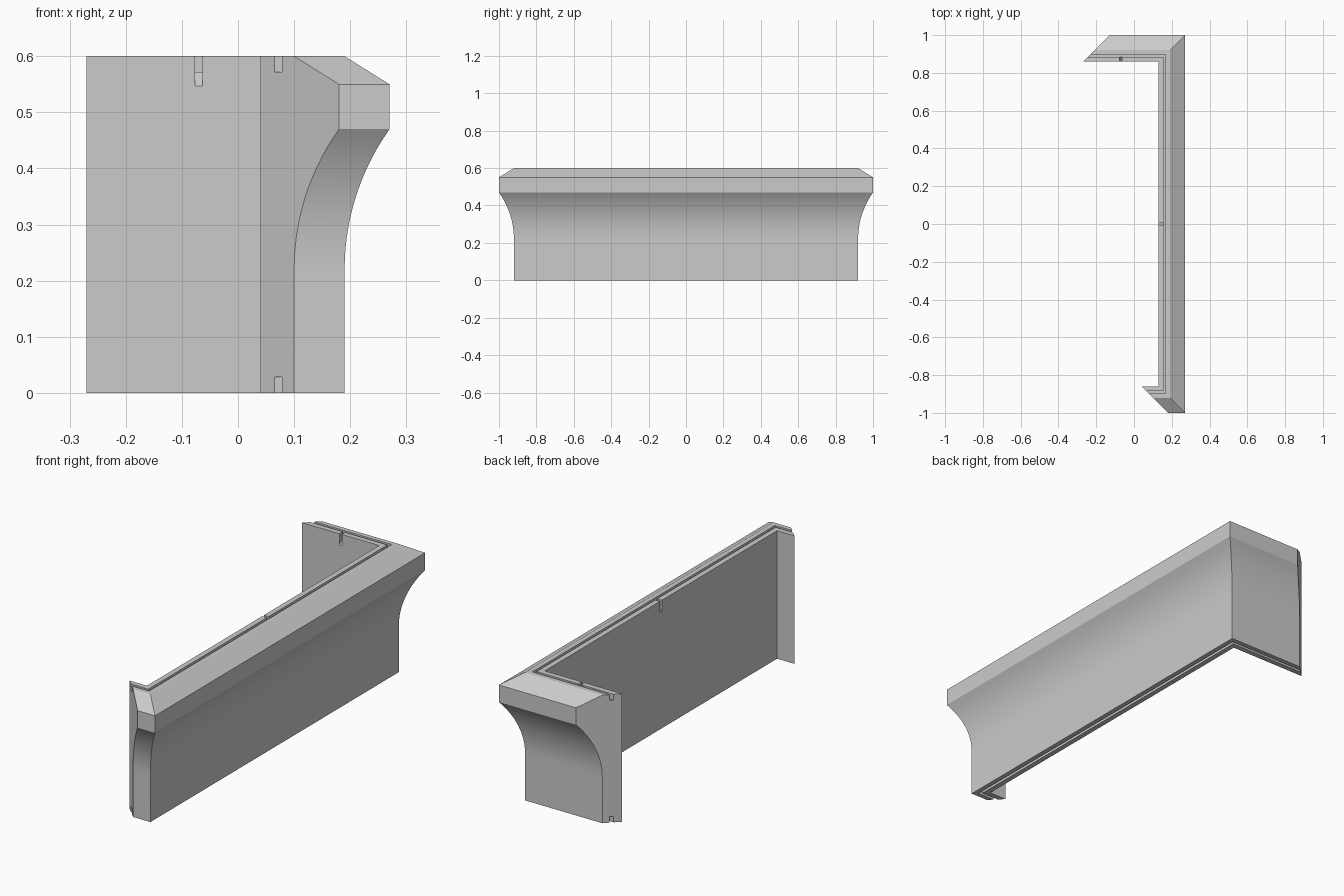
import bpy, bmesh, math
from mathutils import Vector

if "Cube" in bpy.data.objects:
    bpy.data.objects.remove(bpy.data.objects["Cube"])

grey = bpy.data.materials.new("stone_grey")
grey.diffuse_color = (0.6, 0.6, 0.6, 1)
grey.use_nodes = True
grey.node_tree.nodes["Principled BSDF"].inputs["Base Color"].default_value = grey.diffuse_color


def sweep(name, rings):
    """Skin matching closed rings of points and cap both ends."""
    bm = bmesh.new()
    loops = [[bm.verts.new(p) for p in ring] for ring in rings]
    n = len(rings[0])
    for a, b in zip(loops, loops[1:]):
        for i in range(n):
            j = (i + 1) % n
            bm.faces.new((a[i], a[j], b[j], b[i]))
    bm.faces.new(loops[0])
    bm.faces.new(loops[-1])
    bmesh.ops.recalc_face_normals(bm, faces=bm.faces)
    me = bpy.data.meshes.new(name)
    bm.to_mesh(me)
    bm.free()
    me.materials.append(grey)
    ob = bpy.data.objects.new(name, me)
    bpy.context.collection.objects.link(ob)
    return ob


# Wall section as (outward distance, height): key slots below and above, coved lip outside
G0, G1, SLOT = 0.025, 0.038, 0.028
R, Z0 = 0.43, 0.22
end = math.asin(0.25 / R)
cove = [(0.06 + R * (1 - math.cos(end * i / 14)), Z0 + R * math.sin(end * i / 14))
        for i in range(15)]
profile = [(0, 0), (G0, 0), (G0, SLOT), (G1, SLOT), (G1, 0), (0.06, 0)] + cove + [
    (0.14, 0.55), (0.06, 0.6), (G1, 0.6), (G1, 0.6 - SLOT),
    (G0, 0.6 - SLOT), (G0, 0.6), (0, 0.6)]

# Inner path of the wall, with the mitre direction at each station
path = [((0.04, -0.86), (1, -1)), ((0.13, -0.86), (1, -1)),
        ((0.13, 0.86), (1, 1)), ((-0.27, 0.86), (1, 1))]
wall = sweep("coved_wall", [[(p[0] + m[0] * d, p[1] + m[1] * d, z) for d, z in profile]
                            for p, m in path])

# Ramped notches from the inner face into the top slot
ramp = [(-0.02, 0.527), (0.031, 0.578), (0.031, 0.65), (-0.02, 0.65)]
for name, origin, out, along in (
        ("long_side_notch", (0.13, 0, 0), (1, 0, 0), (0, 1, 0)),
        ("back_side_notch", (-0.07, 0.86, 0), (0, 1, 0), (1, 0, 0))):
    o, u, v = Vector(origin), Vector(out), Vector(along)
    cutter = sweep(name, [[o + u * d + v * s + Vector((0, 0, z)) for d, z in ramp]
                          for s in (-0.0065, 0.0065)])
    cutter.hide_render = True
    bpy.context.view_layer.objects.active = wall
    mod = wall.modifiers.new(name, 'BOOLEAN')
    mod.operation, mod.solver, mod.object = 'DIFFERENCE', 'EXACT', cutter
    bpy.ops.object.modifier_apply(modifier=mod.name)
    bpy.data.objects.remove(cutter)

# Smooth cove, sharp edges elsewhere
wall.select_set(True)
bpy.context.view_layer.objects.active = wall
bpy.ops.object.shade_smooth_by_angle(angle=math.radians(20))
